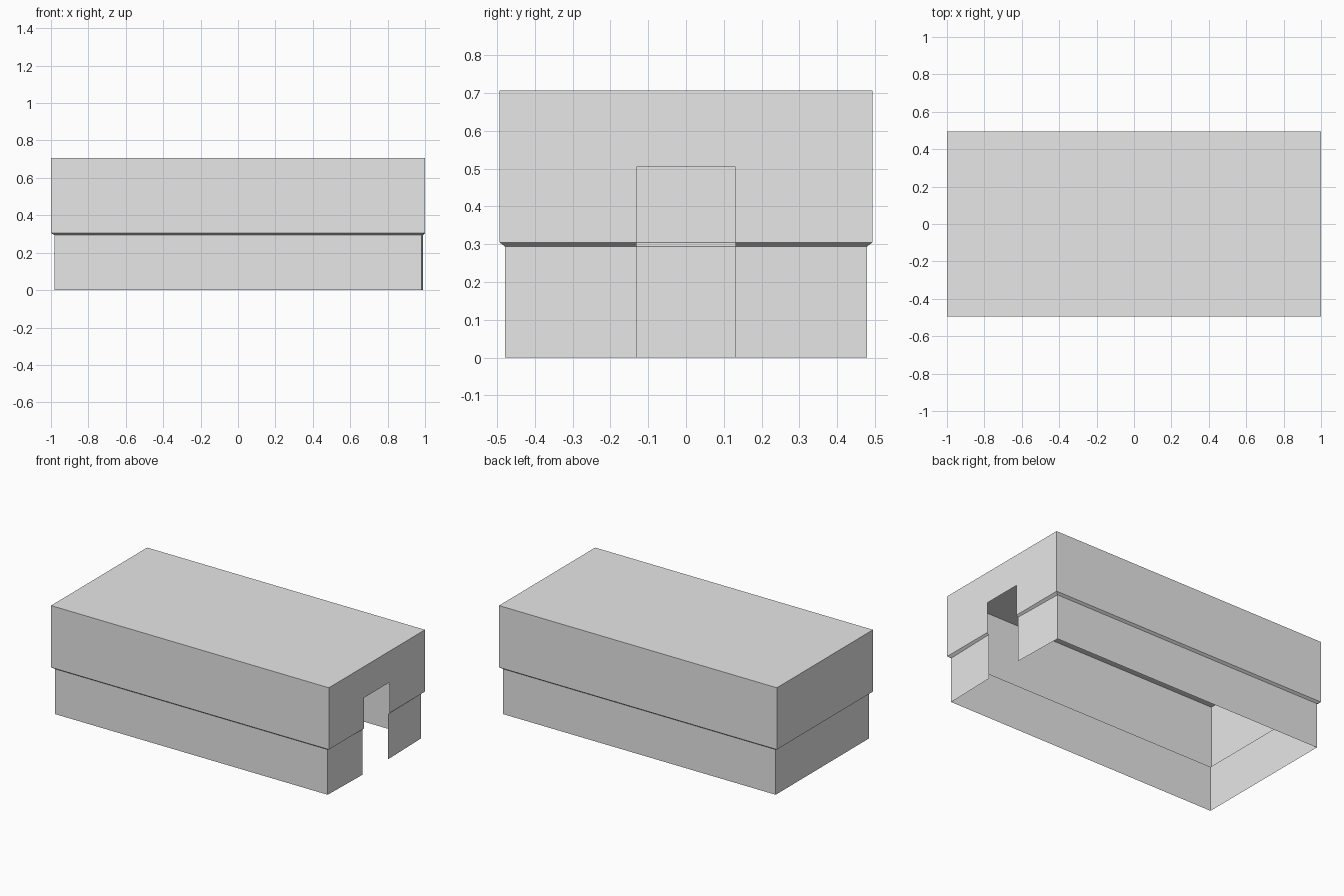
import bpy
import bmesh

if "Cube" in bpy.data.objects:
    bpy.data.objects.remove(bpy.data.objects["Cube"], do_unlink=True)

DOOR = 0.131        # half width of the doorway in the +x end
DOOR_SIDE = 2       # ring segment that spans the doorway

grey = bpy.data.materials.new("plain grey")
grey.use_nodes = True
grey.diffuse_color = (0.8, 0.8, 0.8, 1)
grey.node_tree.nodes["Principled BSDF"].inputs["Base Color"].default_value = (0.8, 0.8, 0.8, 1)


def outline(x, y, door_x, z):
    """Counter-clockwise rectangle with two extra points at the doorway."""
    return [(-x, -y, z), (x, -y, z), (door_x, -DOOR, z),
            (door_x, DOOR, z), (x, y, z), (-x, y, z)]


def lower(z):
    return outline(0.981, 0.479, 0.989, z)


def upper(z):
    return outline(1.0, 0.494, 1.0, z)


def sheet(name, outlines, open_bands, roof=False):
    """Thin wall through stacked outlines, with the doorway left open in the first bands."""
    bm = bmesh.new()
    rings = [[bm.verts.new(p) for p in ring] for ring in outlines]
    for band, (low, high) in enumerate(zip(rings, rings[1:])):
        for i in range(len(low)):
            if i == DOOR_SIDE and band < open_bands:
                continue
            j = (i + 1) % len(low)
            bm.faces.new((low[i], low[j], high[j], high[i]))
    if roof:
        bm.faces.new(rings[-1])
    # merge coplanar panels into clean flat walls
    bmesh.ops.dissolve_limit(bm, angle_limit=0.001, verts=bm.verts[:], edges=bm.edges[:])
    mesh = bpy.data.meshes.new(name)
    bm.to_mesh(mesh)
    bm.free()
    mesh.materials.append(grey)
    obj = bpy.data.objects.new(name, mesh)
    bpy.context.collection.objects.link(obj)
    return obj


# Lower walls, open underneath and at the doorway
sheet("lower_walls", [lower(0), lower(0.294)], 1)
# Narrow sloping ledge under the overhang
sheet("ledge", [lower(0.294), upper(0.305)], 1)
# Overhanging upper walls with the door lintel and flat roof
sheet("upper_walls_and_roof", [upper(0.305), upper(0.504), upper(0.707)], 1, roof=True)
